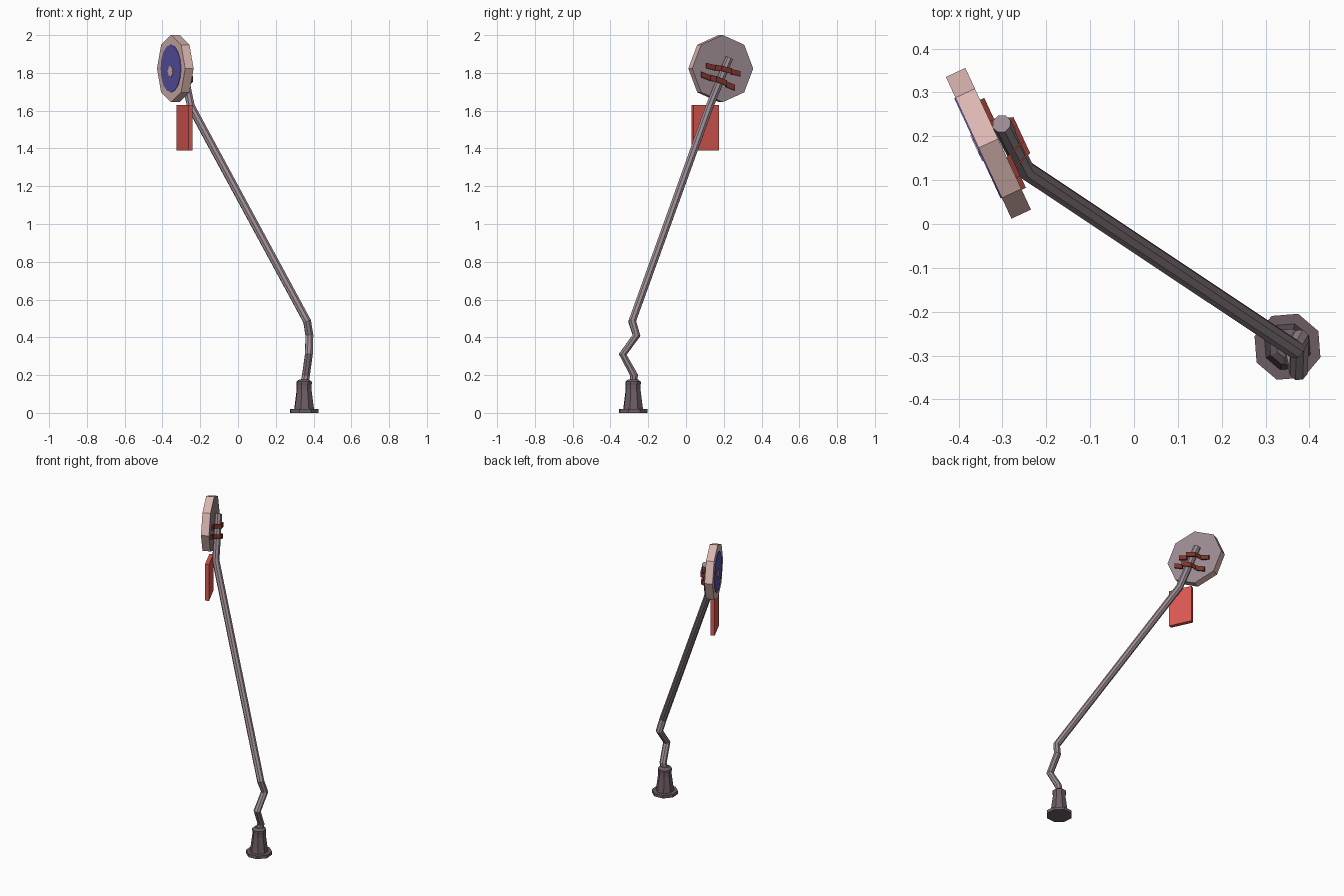
import bpy, bmesh, math
from mathutils import Vector, Matrix

if "Cube" in bpy.data.objects:
    bpy.data.objects.remove(bpy.data.objects["Cube"])


def mat(name, c):
    m = bpy.data.materials.new(name)
    m.diffuse_color = (*c, 1)
    m.use_nodes = True
    m.node_tree.nodes["Principled BSDF"].inputs["Base Color"].default_value = m.diffuse_color
    return m


GREY = mat("pole grey", (0.33, 0.26, 0.29))
DARK = mat("base grey", (0.15, 0.11, 0.13))
PINK = mat("pale pink", (0.72, 0.48, 0.45))
BLUE = mat("sign blue", (0.115, 0.095, 0.43))
RED = mat("plate red", (0.72, 0.10, 0.085))
RUST = mat("bracket rust", (0.22, 0.035, 0.027))

# Sign frame: local x along the sign, local y out of its back, local z up
U, N = Vector((-0.42, 0.9075, 0)), Vector((0.9075, 0.42, 0))
C = Vector((-0.332, 0.184, 1.823))


def sp(u, n, z):
    return C + U * u + N * n + Vector((0, 0, z))


def make(name, bm, mats):
    bmesh.ops.recalc_face_normals(bm, faces=bm.faces)
    me = bpy.data.meshes.new(name)
    bm.to_mesh(me)
    bm.free()
    for m in mats:
        me.materials.append(m)
    ob = bpy.data.objects.new(name, me)
    bpy.context.collection.objects.link(ob)
    return ob


def loft(name, rings, m):
    """Skin closed rings of points and cap both ends."""
    bm = bmesh.new()
    vs = [[bm.verts.new(p) for p in r] for r in rings]
    n = len(vs[0])
    for a, b in zip(vs, vs[1:]):
        for i in range(n):
            bm.faces.new((a[i], a[(i + 1) % n], b[(i + 1) % n], b[i]))
    bm.faces.new(vs[0])
    bm.faces.new(vs[-1])
    return make(name, bm, [m])


def disc(name, radius, sides, n0, n1, m, du=0, dz=0, wobble=0):
    """Upright polygon slab in the sign frame."""
    pts = []
    for i in range(sides):
        a = 2 * math.pi * i / sides
        r = radius * (1 - wobble * (i % 2))
        pts.append((du + r * math.cos(a), dz + r * math.sin(a)))
    return loft(name, [[sp(u, n, z) for u, z in pts] for n in (n0, n1)], m)


# Base: flange, tapering socket and collar
def ring(r, z):
    return [(0.35 + r * math.cos(math.radians(27 + 45 * i)),
             -0.28 + r * math.sin(math.radians(27 + 45 * i)), z) for i in range(8)]


loft("base", [ring(r, z) for r, z in (
    (0.079, 0), (0.079, 0.02), (0.055, 0.02), (0.041, 0.125), (0.041, 0.15),
    (0.043, 0.155), (0.043, 0.165), (0.026, 0.178))], DARK)

# Bent pole
path = [(0.35, -0.28, 0.15), (0.36, -0.275, 0.2), (0.375, -0.335, 0.31),
        (0.378, -0.262, 0.41), (0.366, -0.285, 0.485),
        sp(-0.088, 0.05, -0.2), sp(0.028, 0.046, 0.055)]
cu = bpy.data.curves.new("pole", 'CURVE')
cu.dimensions = '3D'
cu.bevel_depth = 0.022
cu.bevel_resolution = 2
cu.use_fill_caps = True
s = cu.splines.new('POLY')
s.points.add(len(path) - 1)
for p, co in zip(s.points, path):
    p.co = (*co, 1)
s.use_smooth = False
cu.materials.append(GREY)
pole = bpy.data.objects.new("pole", cu)
bpy.context.collection.objects.link(pole)
bpy.context.view_layer.objects.active = pole
pole.select_set(True)
bpy.ops.object.convert(target='MESH')

# Octagonal sign, grey on the back face
sign = disc("sign_board", 0.178, 8, -0.0245, 0.0245, PINK)
sign.data.materials.append(GREY)
for f in sign.data.polygons:
    if f.normal.dot(N) > 0.9:
        f.material_index = 1

# Painted disc and worn centre spot
disc("sign_face", 0.126, 16, -0.0275, -0.024, BLUE)
disc("centre_spot", 0.034, 14, -0.030, -0.027, PINK, dz=-0.015, wobble=0.25)

# Red plate under the sign
P = Vector((-0.2825, 0.1025, 1.51))
loft("red_plate", [[P + U * a * 0.074 + N * b + Vector((0, 0, z))
                    for a, z in ((-1, -0.12), (1, -0.12), (1, 0.12), (-1, 0.12))]
                   for b in (-0.0125, 0.0125)], RED)

# Two clamps bulging over the pole
half = [(0.098, 0.024), (0.046, 0.024), (0.030, 0.066)]
prof = half + [(-a, n) for a, n in reversed(half)]
for name, u0, z0, slope, h in (("upper_clamp", 0.0, -0.006, -0.22, 0.014),
                               ("lower_clamp", -0.03, -0.066, -0.36, 0.015)):
    rings = []
    for a, n in prof:
        rings.append([sp(u0 + a, n + t, z0 + a * slope + w)
                      for t, w in ((0, -h), (0.011, -h), (0.011, h), (0, h))])
    loft(name, rings, RUST)
